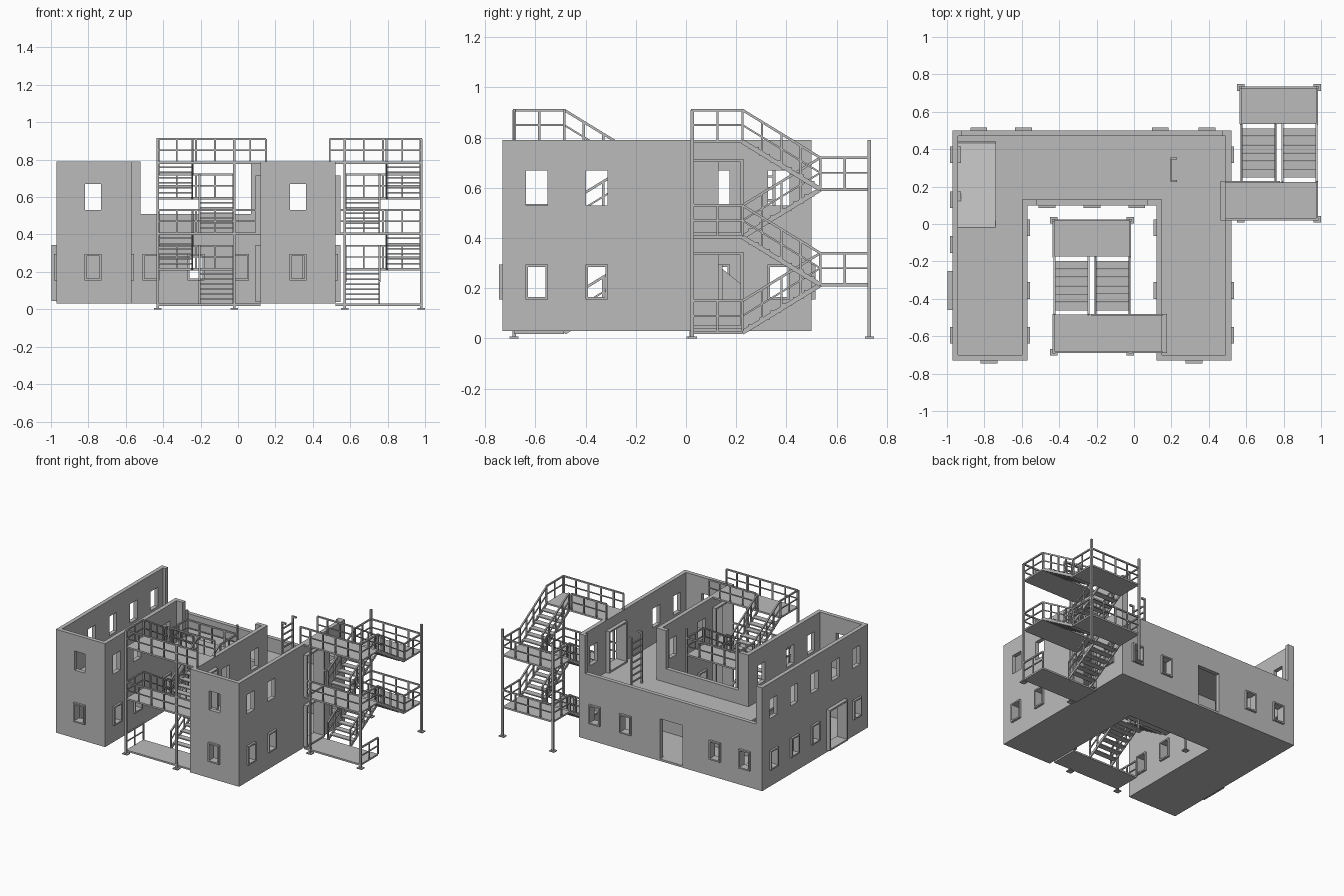
import bpy, bmesh
from mathutils import Vector, Matrix

if "Cube" in bpy.data.objects:
    bpy.data.objects.remove(bpy.data.objects["Cube"])

grey = bpy.data.materials.new("concrete_grey")
grey.use_nodes = True
grey.diffuse_color = (0.5, 0.5, 0.5, 1)
grey.node_tree.nodes["Principled BSDF"].inputs["Base Color"].default_value = grey.diffuse_color

BASE, FLOOR, TOP = 0.03, 0.41, 0.79
THICK = 0.03


def finish(name, bm):
    bmesh.ops.recalc_face_normals(bm, faces=bm.faces)
    mesh = bpy.data.meshes.new(name)
    bm.to_mesh(mesh)
    bm.free()
    mesh.materials.append(grey)
    ob = bpy.data.objects.new(name, mesh)
    bpy.context.scene.collection.objects.link(ob)
    return ob


def box(bm, a, b):
    a, b = Vector(a), Vector(b)
    size = [abs(s) for s in b - a]
    bmesh.ops.create_cube(bm, size=1, matrix=Matrix.Translation((a + b) / 2) @ Matrix.Diagonal((*size, 1)))


def bar(bm, p, q, w=0.01, h=None):
    """Rectangular bar from p to q, w wide and h deep."""
    p, q = Vector(p), Vector(q)
    d = (q - p).normalized()
    side = d.cross(Vector((0, 0, 1)))
    side = side.normalized() if side.length > 0.01 else Vector((1, 0, 0))
    up = side.cross(d)
    rot = Matrix((side, up, d)).transposed().to_4x4()
    scale = Matrix.Diagonal((w, h or w, (q - p).length, 1))
    bmesh.ops.create_cube(bm, size=1, matrix=Matrix.Translation((p + q) / 2) @ rot @ scale)


def railing(bm, p, q, h=0.12):
    """Handrail, middle rail and upright posts from p to q."""
    p, q = Vector(p), Vector(q)
    lift = Vector((0, 0, h))
    bar(bm, p + lift, q + lift)
    bar(bm, p + lift / 2, q + lift / 2, 0.007)
    n = max(1, round((q - p).length / 0.1))
    for i in range(n + 1):
        foot = p.lerp(q, i / n)
        bar(bm, foot, foot + lift, 0.009)


def sheet(name, place, a, b, holes, thick):
    """Flat slab over the ranges a and b, pierced by rectangular holes."""
    us = sorted({*a, *[u for h in holes for u in h[:2]]})
    vs = sorted({*b, *[v for h in holes for v in h[2:]]})
    bm = bmesh.new()
    for u0, u1 in zip(us, us[1:]):
        for v0, v1 in zip(vs, vs[1:]):
            u, v = (u0 + u1) / 2, (v0 + v1) / 2
            if not any(h[0] < u < h[1] and h[2] < v < h[3] for h in holes):
                corners = [(u0, v0), (u1, v0), (u1, v1), (u0, v1)]
                bm.faces.new([bm.verts.new(place(*c)) for c in corners])
    bmesh.ops.remove_doubles(bm, verts=bm.verts, dist=0.0005)
    mod = finish(name, bm).modifiers.new("thickness", "SOLIDIFY")
    mod.thickness, mod.offset = thick, 0


def frame(bm, axis, c, hole, reach, w):
    """Rectangular surround that sticks out on both sides of a wall."""
    a0, a1, z0, z1 = hole
    for s0, s1, t0, t1 in ((a0, a0 + w, z0, z1), (a1 - w, a1, z0, z1),
                           (a0 + w, a1 - w, z0, z0 + w), (a0 + w, a1 - w, z1 - w, z1)):
        if axis == "x":
            box(bm, (s0, c - reach, t0), (s1, c + reach, t1))
        else:
            box(bm, (c - reach, s0, t0), (c + reach, s1, t1))


def wall(name, axis, c, span, low=(), high=(), doors=(), cuts=()):
    """Wall with framed lower windows, plain upper windows and doors."""
    lower = [(m - 0.045, m + 0.045, 0.155, 0.295) for m in low]
    upper = [(m - 0.043, m + 0.043, 0.53, 0.67) for m in high]
    place = (lambda u, z: (u, c, z)) if axis == "x" else (lambda u, z: (c, u, z))
    sheet(name, place, span, (BASE, TOP), lower + upper + [*doors, *cuts], THICK)
    bm = bmesh.new()
    for hole in lower:
        frame(bm, axis, c, hole, 0.03, 0.01)
    for hole in doors:
        if axis == "y":
            frame(bm, axis, c, hole, 0.042, 0.012)
    finish(name + "_frames", bm)


# Building walls
wall("back_wall", "x", 0.485, (-0.97, 0.52), low=(-0.83, -0.59, 0.14, 0.39),
     doors=[(-0.32, -0.14, 0.045, 0.34)], cuts=[(-0.92, 0.47, 0.51, TOP)])
wall("court_back_wall", "x", 0.115, (-0.60, 0.15), low=(-0.465, -0.225, 0.015),
     cuts=[(-0.52, 0.07, 0.51, TOP)])
wall("right_wing_front_wall", "x", -0.715, (-0.97, -0.57), low=(-0.775,), high=(-0.775,))
wall("left_wing_front_wall", "x", -0.715, (0.12, 0.52), low=(0.32,), high=(0.32,))
wall("right_outer_wall", "y", -0.955, (-0.70, 0.47), low=(-0.595, -0.11, 0.13, 0.37),
     high=(-0.595, -0.355, -0.11, 0.13, 0.37), doors=[(-0.46, -0.25, 0.045, 0.345)])
wall("right_court_wall", "y", -0.585, (-0.70, 0.10), low=(-0.595, -0.355, -0.02),
     high=(-0.595, -0.355, -0.02))
wall("left_court_wall", "y", 0.135, (-0.70, 0.10), low=(-0.355, -0.02), high=(-0.355, -0.02),
     doors=[(-0.69, -0.48, z, z + 0.305) for z in (0.04, FLOOR)])
wall("left_outer_wall", "y", 0.505, (-0.70, 0.47), low=(-0.595, -0.355, 0.37),
     high=(-0.595, -0.355, 0.37), doors=[(0.02, 0.23, z, z + 0.305) for z in (0.04, FLOOR)])

# Floors, with the court left open and a hatch over the ramp
court = (-0.60, 0.15, -0.70, 0.13)
hatch = (-0.94, -0.74, -0.02, 0.44)
for name, z, holes in (("ground_floor", BASE, [court]), ("upper_floor", FLOOR - 0.015, [court, hatch])):
    sheet(name, lambda x, y, z=z: (x, y, z + 0.0075), (-0.94, 0.49), (-0.70, 0.47), holes, 0.015)

# Solid ramp under the hatch
bm = bmesh.new()
x0, x1, y0, y1 = hatch
profile = [bm.verts.new((x0, y, z)) for y, z in ((y0, 0.04), (y1, 0.04), (y0, FLOOR))]
side = bm.faces.new(profile)
moved = bmesh.ops.extrude_face_region(bm, geom=[side])["geom"]
bmesh.ops.translate(bm, vec=(x1 - x0, 0, 0), verts=[g for g in moved if isinstance(g, bmesh.types.BMVert)])
bm.faces.ensure_lookup_table()
finish("interior_ramp", bm)

# Ladder on the upper floor
bm = bmesh.new()
for y in (0.23, 0.35):
    bar(bm, (0.2, y, FLOOR), (0.2, y, TOP), 0.012)
    bar(bm, (0.2, y, TOP - 0.006), (0.23, y, TOP - 0.006), 0.012)
for i in range(1, 8):
    z = FLOOR + i * 0.047
    bar(bm, (0.2, 0.23, z), (0.2, 0.35, z), 0.009)
finish("ladder", bm)


def stair_tower(name, ox, oy, s, gap):
    """Outside stair; u runs away from the door wall, v runs to the back."""
    W, D, L = 0.41, 0.705, 0.20
    V1 = 0.51

    def P(u, v, z):
        return (ox + s * u, oy + v, z)

    # Corner columns with foot plates
    bm = bmesh.new()
    for u in (0, W):
        for v, top in ((0, TOP + 0.12), (D, TOP)):
            bar(bm, P(u, v, 0), P(u, v, top), 0.014)
            box(bm, P(u - 0.02, v - 0.018, 0), P(u + 0.02, v + 0.018, 0.007))
    finish(name + "_columns", bm)

    # Landings and their railings
    plates, rails = bmesh.new(), bmesh.new()
    for z in (BASE, FLOOR, TOP):
        start = -gap - (0.03 if z == TOP else 0)
        box(plates, P(start, 0, z - 0.012), P(W, L, z))
        railing(rails, P(W, 0, z), P(W, L, z))
        if z > BASE:
            railing(rails, P(start, 0, z), P(0, 0, z))
            railing(rails, P(0, 0, z), P(W, 0, z))
            railing(rails, P(start, L, z), P(0, L, z))
    railing(rails, P(0, L, TOP), P(0.205, L, TOP))
    for z in (0.22, 0.60):
        box(plates, P(0, V1, z - 0.012), P(W, D, z))
        railing(rails, P(0, D, z), P(W, D, z))
        for u in (0, W):
            railing(rails, P(u, V1, z), P(u, D, z))
    finish(name + "_landings", plates)

    # Four flights, alternating between the two sides
    steps = bmesh.new()
    count = 7
    for z in (BASE, FLOOR):
        for u0, va, za, vb, zb in ((0, L, z, V1, z + 0.19), (0.22, V1, z + 0.19, L, z + 0.38)):
            u1 = u0 + 0.19
            for u in (u0 + 0.004, u1 - 0.004):
                bar(steps, P(u, va, za - 0.006), P(u, vb, zb - 0.006), 0.008, 0.018)
                railing(rails, P(u, va, za), P(u, vb, zb))
            for i in range(1, count):
                v = va + (vb - va) * i / count
                h = za + (zb - za) * i / count
                box(steps, P(u0, v - 0.021, h - 0.008), P(u1, v + 0.021, h))
    finish(name + "_steps", steps)
    finish(name + "_railings", rails)


stair_tower("side_stair", 0.57, 0.025, 1, 0.05)
stair_tower("court_stair", -0.02, -0.685, -1, 0.14)
